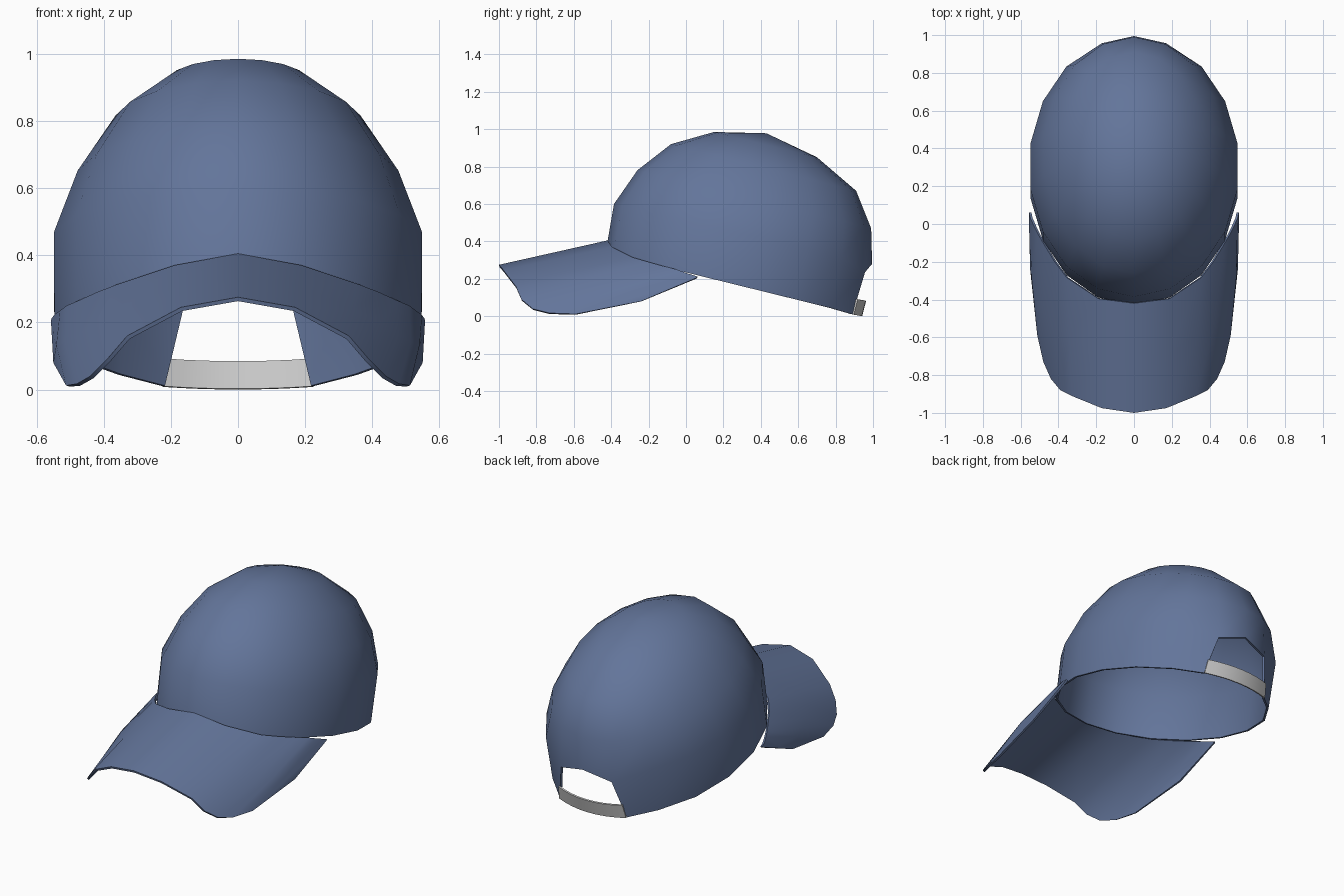
import bpy
import math

if "Cube" in bpy.data.objects:
    bpy.data.objects.remove(bpy.data.objects["Cube"])


def material(name, rgb):
    m = bpy.data.materials.new(name)
    m.diffuse_color = (*rgb, 1)
    m.use_nodes = True
    m.node_tree.nodes["Principled BSDF"].inputs["Base Color"].default_value = m.diffuse_color
    return m


blue = material("slate blue cloth", (0.125, 0.178, 0.325))
grey = material("light grey plastic", (0.60, 0.60, 0.60))


def build(name, verts, faces, mat, thickness):
    """Smooth shell thickened towards its back side."""
    me = bpy.data.meshes.new(name)
    me.from_pydata(verts, [], faces)
    me.materials.append(mat)
    ob = bpy.data.objects.new(name, me)
    bpy.context.collection.objects.link(ob)
    bpy.ops.object.select_all(action='DESELECT')
    ob.select_set(True)
    bpy.context.view_layer.objects.active = ob
    mod = ob.modifiers.new("thickness", 'SOLIDIFY')
    mod.thickness = thickness
    mod.offset = -1
    bpy.ops.object.modifier_apply(modifier=mod.name)
    bpy.ops.object.shade_smooth_by_angle(angle=math.radians(50))
    return ob


def loft(rows):
    """Quads between successive rows of points."""
    n = len(rows[0])
    verts = [p for r in rows for p in r]
    faces = [(i * n + j, i * n + j + 1, (i + 1) * n + j + 1, (i + 1) * n + j)
             for i in range(len(rows) - 1) for j in range(n - 1)]
    return verts, faces


# Crown: tilted elliptical rings (half width, front y, front z, back y, back z)
N = 18
rings = [(0.555, -0.43, 0.34, 0.93, 0.005),
         (0.557, -0.385, 0.60, 0.995, 0.28),
         (0.485, -0.26, 0.78, 0.99, 0.47),
         (0.37, -0.08, 0.92, 0.91, 0.67),
         (0.21, 0.15, 0.985, 0.70, 0.85)]
verts = []
for rx, fy, fz, by, bz in rings:
    for j in range(N):
        a = 2 * math.pi * j / N
        t = (1 - math.cos(a)) / 2
        verts.append((rx * math.sin(a), fy + (by - fy) * t, fz + (bz - fz) * t))
apex = len(verts)
verts.append((0, 0.43, 0.978))
# shape the sides of the rear opening
for j, s in ((8, 1), (10, -1)):
    verts[j] = (0.225 * s, 0.89, 0.01)
    verts[N + j] = (0.17 * s, 0.957, 0.235)
faces = []
for i in range(len(rings) - 1):
    for j in range(N):
        if i == 0 and j in (8, 9):      # rear opening
            continue
        k = (j + 1) % N
        faces.append((i * N + j, i * N + k, (i + 1) * N + k, (i + 1) * N + j))
top = (len(rings) - 1) * N
faces += [(top + j, top + (j + 1) % N, apex) for j in range(N)]
# drop the unused rim point in the middle of the opening
verts.pop(9)
faces = [tuple(v - (v > 9) for v in f) for f in faces]
build("crown", verts, faces, blue, 0.012)

# Brim: inner (crown) edge and outer edge, right half, mirrored to the left
inner = [(0, -0.42, 0.405), (0.19, -0.395, 0.37), (0.355, -0.285, 0.315),
         (0.42, -0.20, 0.29), (0.475, -0.11, 0.265), (0.51, -0.05, 0.25),
         (0.53, -0.01, 0.235), (0.548, 0.03, 0.222), (0.555, 0.06, 0.212)]
outer = [(0, -1.0, 0.275), (0.17, -0.975, 0.245), (0.33, -0.91, 0.16),
         (0.39, -0.88, 0.09), (0.44, -0.82, 0.04), (0.48, -0.73, 0.017),
         (0.512, -0.59, 0.012), (0.55, -0.24, 0.08), (0.557, 0.055, 0.205)]


def mirrored(row):
    return [(-x, y, z) for x, y, z in row[:0:-1]] + row


middle = [tuple((a + b) / 2 for a, b in zip(p, q)) for p, q in zip(inner, outer)]
# sides bulge outwards a little
middle = [(x + 0.02 * (i > 2), y, z + 0.01 * (2 < i < 8)) if i < 7 else (x, y, z)
          for i, (x, y, z) in enumerate(middle)]
build("brim", *loft([mirrored(outer), mirrored(middle), mirrored(inner)]), blue, 0.012)

# Strap across the rear opening
low, high = [], []
for k in range(-4, 5):
    t = k / 4
    low.append((-0.225 * t, 0.942 - 0.045 * t * t, 0.0 + 0.008 * t * t))
    high.append((-0.215 * t, 0.963 - 0.045 * t * t, 0.082 + 0.008 * t * t))
build("strap", *loft([low, high]), grey, 0.01)
